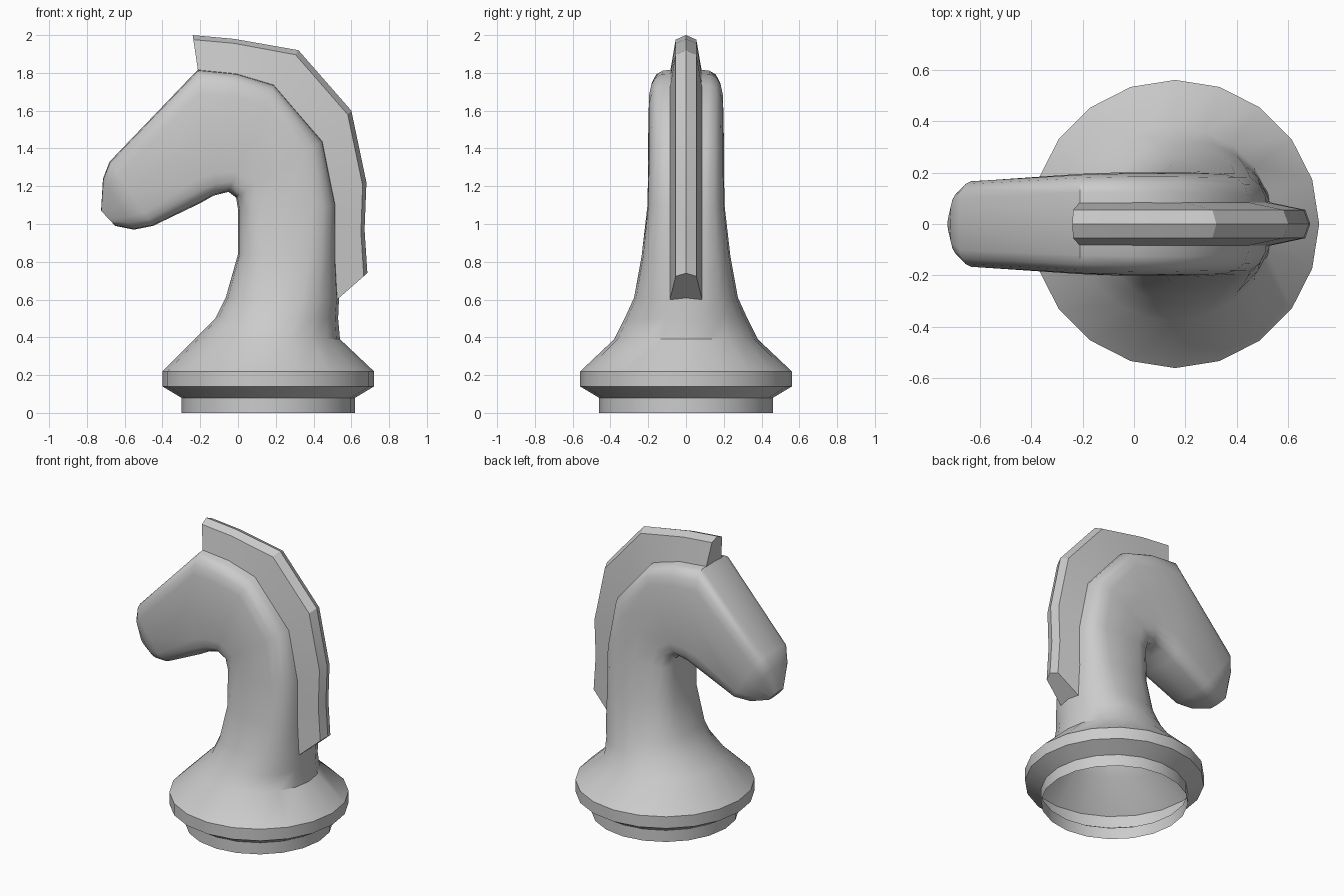
import bpy, bmesh, math
from mathutils import Vector

cube = bpy.data.objects.get("Cube")
if cube:
    bpy.data.objects.remove(cube)

grey = bpy.data.materials.new("light_grey")
grey.use_nodes = True
grey.diffuse_color = (0.6, 0.6, 0.6, 1)
grey.node_tree.nodes["Principled BSDF"].inputs["Base Color"].default_value = (0.6, 0.6, 0.6, 1)

SIDES = 20
CENTRE = 0.16


def loft(name, rings, cap_start, angle):
    """Skin a list of equal rings, cap the last one, shade by angle."""
    bm = bmesh.new()
    loops = [[bm.verts.new(p) for p in ring] for ring in rings]
    n = len(loops[0])
    for a, b in zip(loops, loops[1:]):
        for i in range(n):
            j = (i + 1) % n
            bm.faces.new((a[i], a[j], b[j], b[i]))
    bm.faces.new(loops[-1])
    if cap_start:
        bm.faces.new(loops[0][::-1])
    bmesh.ops.recalc_face_normals(bm, faces=bm.faces)
    mesh = bpy.data.meshes.new(name)
    bm.to_mesh(mesh)
    bm.free()
    mesh.materials.append(grey)
    obj = bpy.data.objects.new(name, mesh)
    bpy.context.collection.objects.link(obj)
    bpy.ops.object.select_all(action="DESELECT")
    obj.select_set(True)
    bpy.context.view_layer.objects.active = obj
    bpy.ops.object.shade_smooth_by_angle(angle=math.radians(angle))
    return obj


def section(front, back, half_width, power):
    """Rounded section spanning a front and a back point of the profile."""
    f, b = Vector((front[0], 0, front[1])), Vector((back[0], 0, back[1]))
    mid, half = (f + b) / 2, (b - f) / 2
    soft = lambda v: math.copysign(abs(v) ** (2 / power), v) if abs(v) > 1e-6 else 0
    ring = []
    for i in range(SIDES):
        t = math.tau * i / SIDES
        ring.append(mid + half * soft(math.cos(t))
                    + Vector((0, half_width * soft(math.sin(t)), 0)))
    return ring


def disc(z, radius):
    return section((CENTRE - radius, z), (CENTRE + radius, z), radius, 2)


# Hollow base with its foot and collar
base_rings = [disc(0, 0.46), disc(0.08, 0.46), disc(0.14, 0.56), disc(0.22, 0.56)]

# Neck and head: throat point, crest point, half width, squareness
body_rings = [section(*s) for s in (
    ((-0.23, 0.39), (0.54, 0.39), 0.38, 2),
    ((-0.12, 0.50), (0.53, 0.50), 0.325, 2.1),
    ((-0.065, 0.61), (0.535, 0.61), 0.275, 2.4),
    ((0.00, 0.84), (0.52, 0.82), 0.235, 3),
    ((0.00, 1.08), (0.52, 1.10), 0.205, 3.5),
    ((-0.01, 1.14), (0.45, 1.44), 0.20, 4),
    ((-0.05, 1.17), (0.19, 1.74), 0.20, 5),
    ((-0.13, 1.15), (-0.01, 1.80), 0.20, 5),
    ((-0.20, 1.11), (-0.21, 1.82), 0.195, 5),
    ((-0.45, 0.99), (-0.68, 1.33), 0.17, 4.5),
    ((-0.55, 0.97), (-0.715, 1.24), 0.13, 3.5),
    ((-0.65, 0.99), (-0.725, 1.07), 0.05, 2.5),
)]
loft("horse_body", base_rings + body_rings, False, 40)

# Mane: ridge point, crest point (on the body) along the neck
mane_profile = (
    ((-0.24, 2.00), (-0.21, 1.80)),
    ((-0.02, 1.98), (0.00, 1.78)),
    ((0.32, 1.92), (0.19, 1.72)),
    ((0.60, 1.60), (0.44, 1.43)),
    ((0.68, 1.22), (0.51, 1.10)),
    ((0.67, 0.97), (0.51, 0.85)),
    ((0.685, 0.74), (0.525, 0.60)),
)
mane_rings = []
for ridge, root in mane_profile:
    r, c = Vector((ridge[0], 0, ridge[1])), Vector((root[0], 0, root[1]))
    shoulder = r.lerp(c, 0.12)
    side, foot = Vector((0, 0.055, 0)), Vector((0, 0.085, 0))
    mane_rings.append([r, shoulder + side, c + foot, c - foot, shoulder - side])
loft("mane", mane_rings, True, 15)
